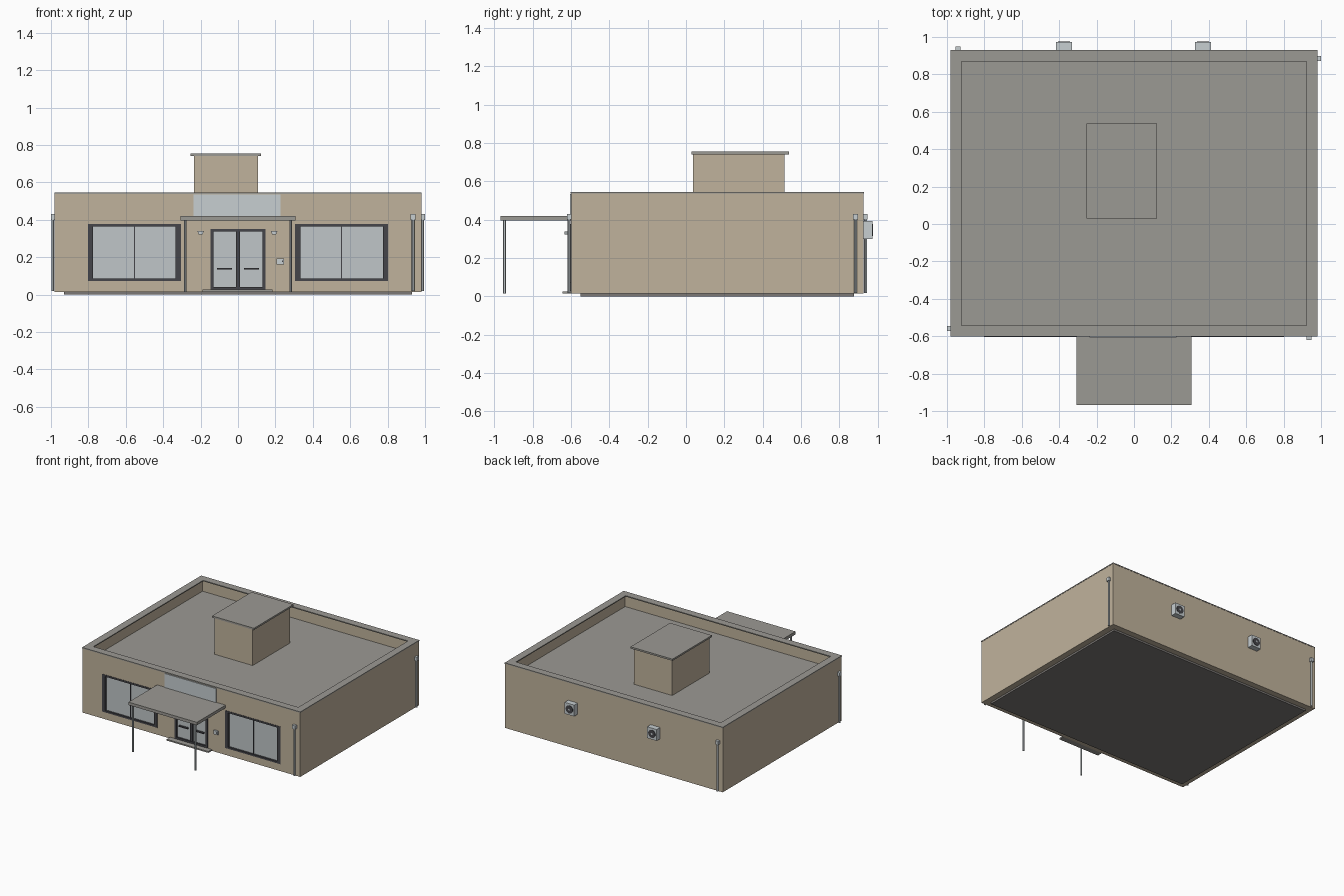
import bpy, bmesh
from mathutils import Vector, Matrix

cube = bpy.data.objects.get("Cube")
if cube:
    bpy.data.objects.remove(cube, do_unlink=True)


def material(name, r, g, b):
    m = bpy.data.materials.new(name)
    m.use_nodes = True
    m.diffuse_color = (r, g, b, 1)
    m.node_tree.nodes["Principled BSDF"].inputs["Base Color"].default_value = (r, g, b, 1)
    return m


TAN = material("tan_stucco", .53, .45, .335)
GRAY = material("roof_gray", .33, .32, .295)
PLINTH = material("foundation_gray", .2, .19, .18)
DARK = material("dark_frame", .06, .06, .068)
GLASS = material("pale_glass", .53, .565, .58)
METAL = material("light_metal", .5, .54, .56)
PALE = material("pale_panel", .57, .62, .64)


def finish(name, bm, *mats):
    bmesh.ops.recalc_face_normals(bm, faces=bm.faces)
    me = bpy.data.meshes.new(name)
    bm.to_mesh(me)
    bm.free()
    for m in mats:
        me.materials.append(m)
    ob = bpy.data.objects.new(name, me)
    bpy.context.collection.objects.link(ob)
    return ob


def add_box(bm, x0, x1, y0, y1, z0, z1):
    mat = Matrix.Translation(((x0 + x1) / 2, (y0 + y1) / 2, (z0 + z1) / 2))
    mat = mat @ Matrix.Diagonal((x1 - x0, y1 - y0, z1 - z0, 1))
    return bmesh.ops.create_cube(bm, size=1, matrix=mat)["verts"]


def boxes(name, mat, *extents):
    bm = bmesh.new()
    for e in extents:
        add_box(bm, *e)
    return finish(name, bm, mat)


def cylinder(name, mat, radius, start, end, sides=12):
    a, b = Vector(start), Vector(end)
    rot = (b - a).to_track_quat('Z', 'Y').to_matrix().to_4x4()
    bm = bmesh.new()
    bmesh.ops.create_cone(bm, cap_ends=True, segments=sides, radius1=radius, radius2=radius,
                          depth=(b - a).length, matrix=Matrix.Translation((a + b) / 2) @ rot)
    ob = finish(name, bm, mat)
    bpy.ops.object.select_all(action='DESELECT')
    ob.select_set(True)
    bpy.context.view_layer.objects.active = ob
    bpy.ops.object.shade_smooth_by_angle()
    return ob


W, FRONT, BACK = .98, -.6, .927
FLOOR, TOP, DECK = .015, .543, .445
WINDOW_X = (.305, .803)
WINDOW_Z = (.072, .377)
DOOR_X, DOOR_Z = .148, (.027, .352)

# Walls with a sunken roof deck inside the parapet
bm = bmesh.new()
add_box(bm, -W, W, FRONT, BACK, FLOOR, TOP - .005)
bm.normal_update()
roof = max(bm.faces, key=lambda f: f.calc_center_median().z)
bmesh.ops.inset_region(bm, faces=[roof], thickness=.057)
deck = bmesh.ops.extrude_discrete_faces(bm, faces=[roof])["faces"][0]
bmesh.ops.translate(bm, verts=deck.verts, vec=(0, 0, DECK - TOP + .005))
deck.material_index = 1
walls = finish("walls", bm, TAN, GRAY)

# Openings for windows and door
cutter = boxes("opening_cutter", TAN,
               (-WINDOW_X[1], -WINDOW_X[0], FRONT - .05, FRONT + .03, *WINDOW_Z),
               (*WINDOW_X, FRONT - .05, FRONT + .03, *WINDOW_Z),
               (-DOOR_X, DOOR_X, FRONT - .05, FRONT + .03, *DOOR_Z))
cutter.hide_render = True
cut = walls.modifiers.new("openings", 'BOOLEAN')
cut.object = cutter
cut.operation = 'DIFFERENCE'
bpy.context.view_layer.objects.active = walls
bpy.ops.object.modifier_apply(modifier=cut.name)
bpy.data.objects.remove(cutter, do_unlink=True)

# Coping around the parapet, and the foundation
e, t, z = .002, .058, (TOP - .006, TOP + .002)
boxes("coping", GRAY,
      (-W - e, W + e, FRONT - e, FRONT + t, *z), (-W - e, W + e, BACK - t, BACK + e, *z),
      (-W - e, -W + t, FRONT + t, BACK - t, *z), (W - t, W + e, FRONT + t, BACK - t, *z))
boxes("foundation", PLINTH, (-.93, .93, FRONT + .05, BACK - .05, 0, FLOOR + .003))

# Roof access box
boxes("rooftop_box", TAN, (-.235, .107, .036, .513, DECK - .01, .742))
boxes("rooftop_box_cap", GRAY, (-.254, .123, .029, .537, .741, .755))


def frame_bars(x0, x1, z0, z1, side, edge, y0, y1):
    return [(x0, x0 + side, y0, y1, z0, z1), (x1 - side, x1, y0, y1, z0, z1),
            (x0 + side, x1 - side, y0, y1, z0, z0 + edge),
            (x0 + side, x1 - side, y0, y1, z1 - edge, z1)]


# Front windows
for side, x0, x1 in (("right", -WINDOW_X[1], -WINDOW_X[0]), ("left", *WINDOW_X)):
    mid = (x0 + x1) / 2
    bars = frame_bars(x0, x1, *WINDOW_Z, .029, .014, FRONT - .003, FRONT + .03)
    bars.append((mid - .003, mid + .003, FRONT + .005, FRONT + .03, *WINDOW_Z))
    boxes(side + "_window_frame", DARK, *bars)
    boxes(side + "_window_glass", GLASS, (x0 + .01, x1 - .01, FRONT + .012, FRONT + .025,
                                          WINDOW_Z[0] + .005, WINDOW_Z[1] - .005))

# Double entrance door with push bars
bars = frame_bars(-DOOR_X, DOOR_X, *DOOR_Z, .018, .015, FRONT - .003, FRONT + .03)
bars.append((-.011, .011, FRONT, FRONT + .03, *DOOR_Z))
boxes("door_frame", DARK, *bars)
boxes("door_glass", GLASS, (-.14, .14, FRONT + .01, FRONT + .025, .033, .347))
boxes("door_push_bars", DARK, *[(c - .04, c + .04, FRONT - .006, FRONT + .012, .134, .143)
                                for c in (-.072, .072)])
boxes("doorstep", GRAY, (-.19, .185, -.645, FRONT + .002, FLOOR, .026))

# Entrance canopy, posts and the blank panel above it
boxes("canopy", GRAY, (-.308, .308, -.968, FRONT + .002, .396, .42))
for side, s in (("right", -1), ("left", 1)):
    cylinder(side + "_canopy_post", METAL, .0068, (s * .281, -.947, FLOOR), (s * .281, -.947, .398))
boxes("panel", PALE, (-.237, .228, FRONT - .006, FRONT + .002, .42, .534))

# Wall lamps, tapered downward
for side, c in (("right", -.2), ("left", .193)):
    bm = bmesh.new()
    for v in add_box(bm, c - .017, c + .017, FRONT - .033, FRONT + .002, .322, .339):
        if v.co.z < .33:
            v.co.x = c + (v.co.x - c) * .6
    finish(side + "_wall_lamp", bm, PALE)

# Entry panel beside the door
boxes("entry_panel", PALE, (.206, .245, FRONT - .012, FRONT + .002, .162, .193))
boxes("entry_panel_button", DARK, (.234, .241, FRONT - .015, FRONT - .01, .173, .182))

# Downspouts with collector heads, one near each corner
spouts = (("front_left", .936, FRONT - .01), ("front_right", -.99, -.558),
          ("back_left", .988, .885), ("back_right", -.941, BACK + .01))
for name, x, y in spouts:
    on_side = abs(x) > W
    dx, dy = (.011, .013) if on_side else (.013, .011)
    boxes(name + "_collector_head", PALE, (x - dx, x + dx, y - dy, y + dy, .4, .43))
    cylinder(name + "_downspout", METAL, .0075, (x, y, FLOOR + .003), (x, y, .402))

# Cooling units on the back wall
for name, c in (("right", -.374), ("left", .369)):
    boxes(name + "_cooling_unit", PALE, (c - .043, c + .043, BACK - .002, .972, .3, .392))
    cylinder(name + "_cooling_fan", DARK, .032, (c, .97, .346), (c, .975, .346), 20)
    cylinder(name + "_fan_hub", METAL, .008, (c, .972, .346), (c, .977, .346))
